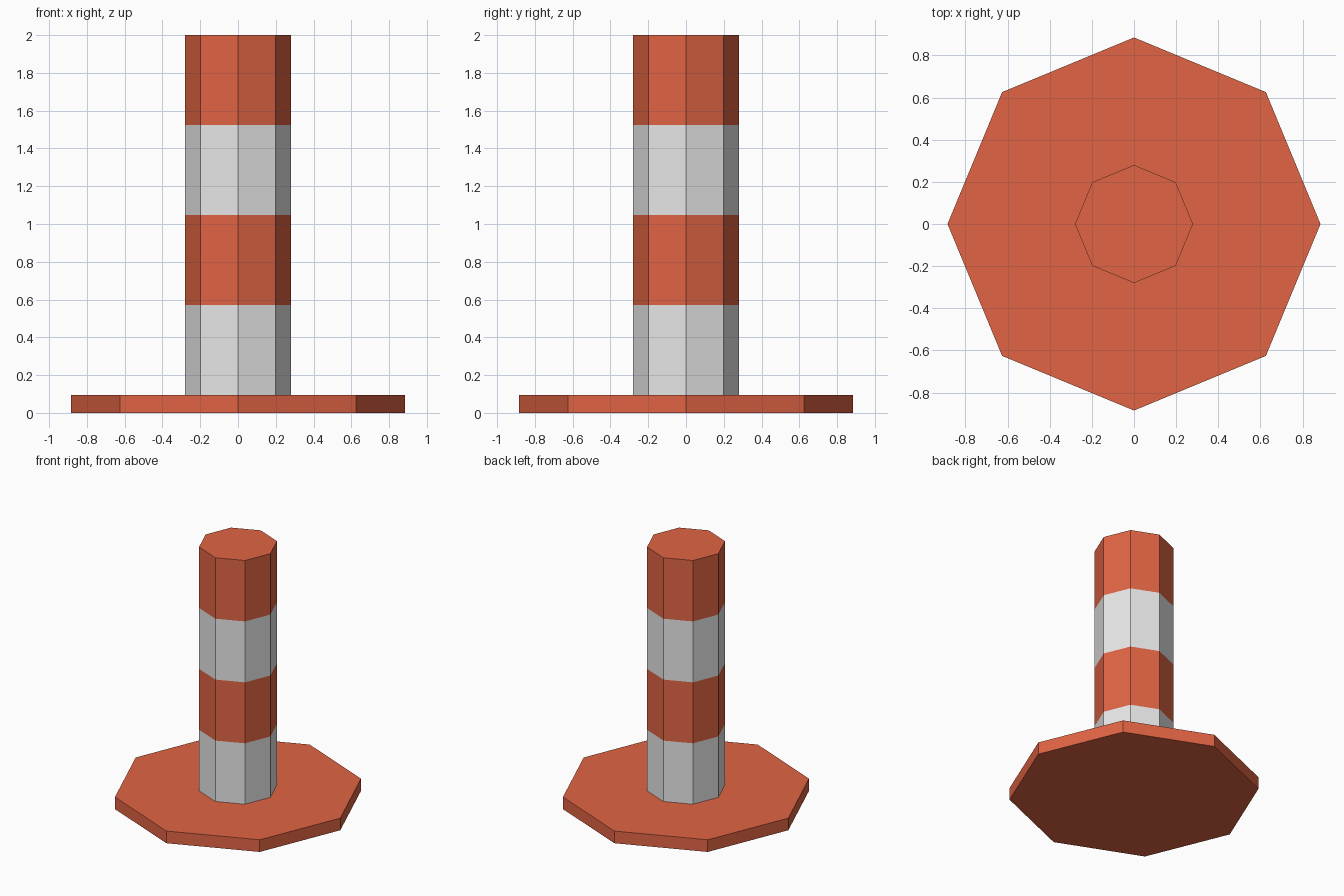
import bpy
import bmesh
from mathutils import Matrix

cube = bpy.data.objects.get("Cube")
if cube:
    bpy.data.objects.remove(cube, do_unlink=True)

SIDES = 8
BASE_TOP = 0.095
TOP = 2.0
BANDS = 4
BAND_HEIGHT = (TOP - BASE_TOP) / BANDS


def make_material(name, rgb):
    mat = bpy.data.materials.new(name)
    mat.use_nodes = True
    mat.diffuse_color = (*rgb, 1)
    mat.node_tree.nodes["Principled BSDF"].inputs["Base Color"].default_value = (*rgb, 1)
    return mat


def prism(radius, bottom, top):
    """Octagonal prism with corners on the x and y axes."""
    bm = bmesh.new()
    bmesh.ops.create_cone(bm, cap_ends=True, segments=SIDES, radius1=radius,
                          radius2=radius, depth=top - bottom,
                          matrix=Matrix.Translation((0, 0, (bottom + top) / 2)))
    return bm


def finish(bm, name, materials):
    mesh = bpy.data.meshes.new(name)
    bm.to_mesh(mesh)
    bm.free()
    for mat in materials:
        mesh.materials.append(mat)
    obj = bpy.data.objects.new(name, mesh)
    bpy.context.collection.objects.link(obj)
    return obj


orange = make_material("orange", (0.75, 0.127, 0.057))
white = make_material("white", (0.8, 0.8, 0.8))

# Wide flat foot
finish(prism(0.885, 0, BASE_TOP), "base_plate", [orange])

# Post, cut into equal bands
post = prism(0.28, BASE_TOP, TOP)
for i in range(1, BANDS):
    bmesh.ops.bisect_plane(post, geom=post.verts[:] + post.edges[:] + post.faces[:],
                           plane_co=(0, 0, BASE_TOP + i * BAND_HEIGHT),
                           plane_no=(0, 0, 1))

# Bands alternate white and orange from the foot up
for face in post.faces:
    height = face.calc_center_median().z - BASE_TOP
    band = min(int(height / BAND_HEIGHT), BANDS - 1)
    face.material_index = band % 2
finish(post, "striped_post", [white, orange])
